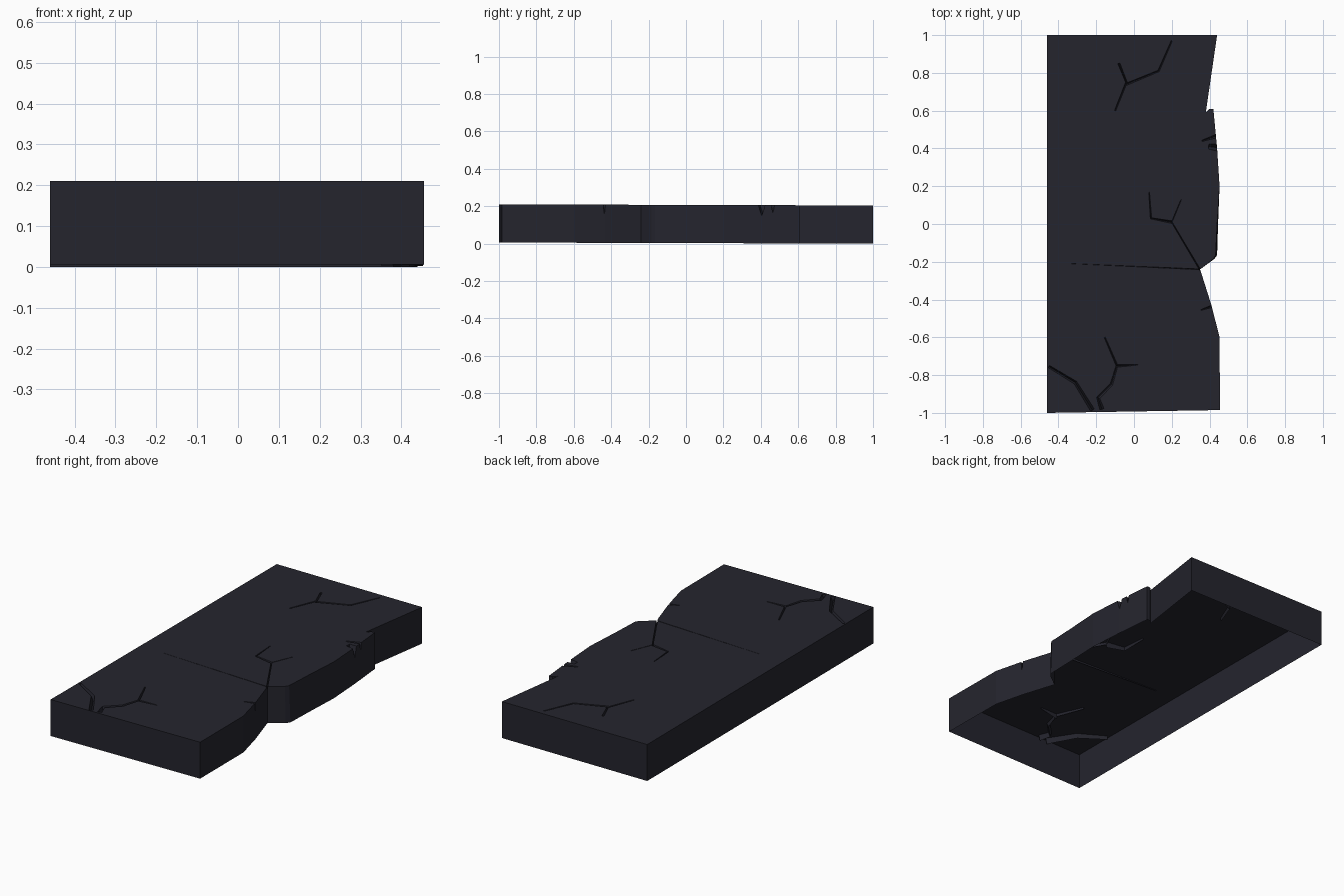
import bpy
import bmesh
from mathutils import Vector

if "Cube" in bpy.data.objects:
    bpy.data.objects.remove(bpy.data.objects["Cube"], do_unlink=True)

TOP = 0.208
BASE = 0.004

stone = bpy.data.materials.new("dark_slate")
stone.use_nodes = True
colour = (0.018, 0.018, 0.027, 1)
stone.diffuse_color = colour
bsdf = stone.node_tree.nodes["Principled BSDF"]
bsdf.inputs["Base Color"].default_value = colour
bsdf.inputs["Roughness"].default_value = 0.9


def make_object(name, bm):
    bmesh.ops.recalc_face_normals(bm, faces=bm.faces)
    mesh = bpy.data.meshes.new(name)
    bm.to_mesh(mesh)
    bm.free()
    mesh.materials.append(stone)
    obj = bpy.data.objects.new(name, mesh)
    bpy.context.collection.objects.link(obj)
    return obj


def loft(name, rings):
    """Closed solid through rings of equal point count."""
    bm = bmesh.new()
    rows = [[bm.verts.new(p) for p in ring] for ring in rings]
    n = len(rows[0])
    for a, b in zip(rows, rows[1:]):
        for i in range(n):
            j = (i + 1) % n
            bm.faces.new((a[i], a[j], b[j], b[i]))
    bm.faces.new(rows[0])
    bm.faces.new(rows[-1])
    return make_object(name, bm)


def crack(points, width=0.018, depth=0.03, start=1.0, end=0.3):
    """V-shaped groove cutter along a path, tapering between its ends."""
    pts = [Vector(p) for p in points]
    rings = []
    for i, p in enumerate(pts):
        along = (pts[min(i + 1, len(pts) - 1)] - pts[max(i - 1, 0)]).normalized()
        f = start + (end - start) * i / (len(pts) - 1)
        side = Vector((-along.y, along.x)) * width * f / 2
        l, r = p + side, p - side
        rings.append([(*l, TOP + 0.03), (*r, TOP + 0.03), (*r, TOP + 0.001),
                      (*p, TOP - depth * f), (*l, TOP + 0.001)])
    return loft("crack_cutter", rings)


# Broken slab: the right edge as (top x, bottom x, y), front to back
edge = [(0.455, 0.455, -0.985), (0.453, 0.453, -0.6), (0.41, 0.41, -0.43),
        (0.35, 0.35, -0.24), (0.42, 0.425, -0.185), (0.432, 0.44, -0.165),
        (0.44, 0.445, 0), (0.453, 0.453, 0.2), (0.44, 0.44, 0.4),
        (0.42, 0.42, 0.61), (0.4, 0.4, 0.61), (0.38, 0.38, 0.59), (0.44, 0.44, 1)]
left = [(-0.46, 1), (-0.46, -1)]
lower = [(x, y, BASE) for x, y in [(b, y) for t, b, y in edge] + left]
upper = [(x, y, TOP) for x, y in [(t, y) for t, b, y in edge] + left]
slab = loft("cracked_slab", [lower, upper])

cutters = [
    # Front corner cracks
    crack([(-0.22, -0.985), (-0.31, -0.84), (-0.45, -0.755)], 0.024, end=0.6),
    crack([(-0.17, -0.98), (-0.19, -0.92), (-0.12, -0.85), (-0.09, -0.75),
           (-0.155, -0.6)], 0.024),
    crack([(-0.095, -0.752), (0.02, -0.745)], 0.014, 0.025),
    # Middle cracks and hairline seam
    crack([(0.36, -0.26), (0.2, 0.01), (0.25, 0.13)], 0.012, start=0.6),
    crack([(0.2, 0.01), (0.09, 0.03), (0.08, 0.17)], 0.014),
    crack([(0.35, -0.24), (-0.33, -0.21)], 0.004, 0.012),
    # Back cracks
    crack([(-0.08, 0.85), (-0.04, 0.75), (-0.1, 0.6)], 0.012, end=0.6),
    crack([(0.2, 0.97), (0.13, 0.81), (-0.04, 0.74)], 0.014, start=0.5, end=0.9),
    # Chips in the broken edge
    crack([(0.46, -0.42), (0.355, -0.455)], 0.02, 0.09, end=0.2),
    crack([(0.48, 0.4), (0.395, 0.41)], 0.045, 0.07, end=0.6),
    crack([(0.48, 0.48), (0.36, 0.44)], 0.025, 0.06, end=0.3),
]
for cutter in cutters:
    cutter.hide_render = True
    mod = slab.modifiers.new("crack", "BOOLEAN")
    mod.operation = "DIFFERENCE"
    mod.solver = "EXACT"
    mod.object = cutter

# Bake the cracks, open the underside and tilt the slab slightly
bpy.context.view_layer.update()
evaluated = slab.evaluated_get(bpy.context.evaluated_depsgraph_get())
bm = bmesh.new()
bm.from_mesh(evaluated.to_mesh())
floor = [f for f in bm.faces if all(v.co.z < BASE + 0.001 for v in f.verts)]
bmesh.ops.delete(bm, geom=floor, context="FACES")
for v in bm.verts:
    v.co.z -= 0.003 * v.co.y
low = min(v.co.z for v in bm.verts)
for v in bm.verts:
    v.co.z -= low
slab.modifiers.clear()
bm.to_mesh(slab.data)
bm.free()
for cutter in cutters:
    bpy.data.objects.remove(cutter, do_unlink=True)
